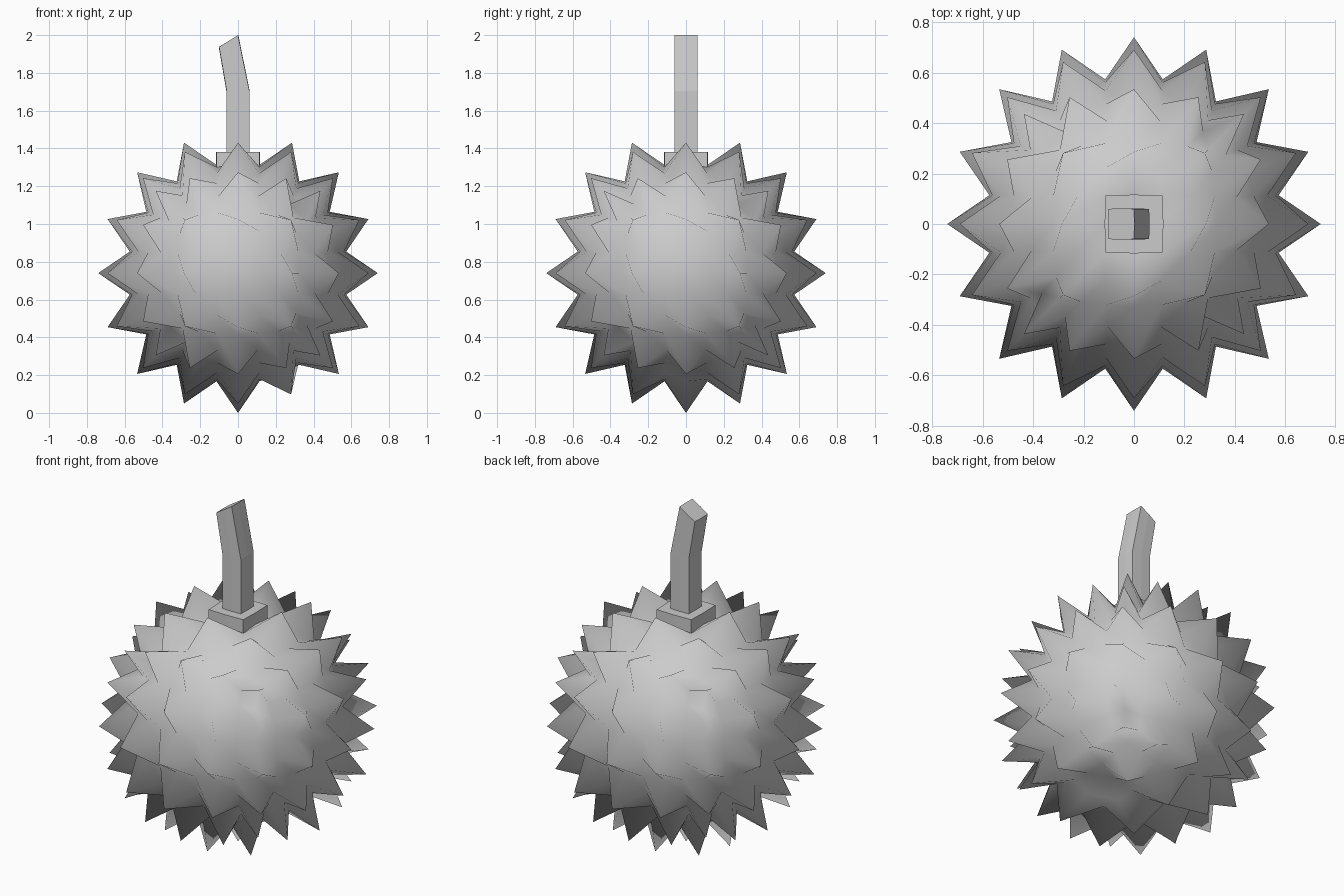
import bpy, bmesh, math
from mathutils import Vector

if "Cube" in bpy.data.objects:
    bpy.data.objects.remove(bpy.data.objects["Cube"])

CENTRE_Z = 0.74
BODY_R = 0.584


def finish(bm, name, smooth):
    bmesh.ops.recalc_face_normals(bm, faces=bm.faces)
    for f in bm.faces:
        f.smooth = smooth
    me = bpy.data.meshes.new(name)
    bm.to_mesh(me)
    bm.free()
    ob = bpy.data.objects.new(name, me)
    bpy.context.collection.objects.link(ob)
    return ob


def spread(a, b, c):
    # turn a cube-grid coordinate into an evenly spread sphere direction
    return math.tan(a * math.pi / 4) + 0.25 * a * (1 - a * a) * (b * c) ** 2


# Spiky fruit: 8x8 cube-sphere, every second grid vertex pulled out to a spike
bm = bmesh.new()
bmesh.ops.create_cube(bm, size=2)
bmesh.ops.subdivide_edges(bm, edges=bm.edges[:], cuts=7, use_grid_fill=True)
flat = [(0, 0, 1), (0.5, 0, -1)]  # under the stem, and one missing spike
for v in bm.verts:
    x, y, z = (round(k * 4) / 4 for k in v.co)
    d = Vector((spread(x, y, z), spread(y, x, z), spread(z, x, y))).normalized()
    is_tip = all((k * 2) % 1 == 0 for k in (x, y, z)) and (x, y, z) not in flat
    r = 0.74 + 0.015 * min(1, abs(x) + abs(y) + abs(z) - 1) if is_tip else BODY_R
    v.co = d * r + Vector((0, 0, CENTRE_Z))
finish(bm, "spiky_fruit", True)

# Stem: square collar, then a narrower stalk bent towards -x, as stacked rings
# each ring: left x, left z, right x, right z, half depth
rings = [(-0.113, 1.28, 0.113, 1.28, 0.113),
         (-0.113, 1.382, 0.113, 1.382, 0.113),
         (-0.06, 1.382, 0.06, 1.382, 0.06),
         (-0.06, 1.705, 0.06, 1.705, 0.06),
         (-0.10, 1.937, 0.0, 2.0, 0.06)]
section = [(-1, -1), (0, -1.03), (1, -1), (1.03, 0),
           (1, 1), (0, 1.03), (-1, 1), (-1.03, 0)]
bm = bmesh.new()
loops = []
for x0, z0, x1, z1, h in rings:
    loop = []
    for u, w in section:
        t = (max(-1, min(1, u)) + 1) / 2
        bulge = (u - max(-1, min(1, u))) * h
        loop.append(bm.verts.new((x0 + (x1 - x0) * t + bulge, w * h, z0 + (z1 - z0) * t)))
    loops.append(loop)
for a, b in zip(loops, loops[1:]):
    for i in range(8):
        j = (i + 1) % 8
        bm.faces.new((a[i], a[j], b[j], b[i]))
bm.faces.new(loops[0])
bm.faces.new(loops[-1])
finish(bm, "stem", False)
